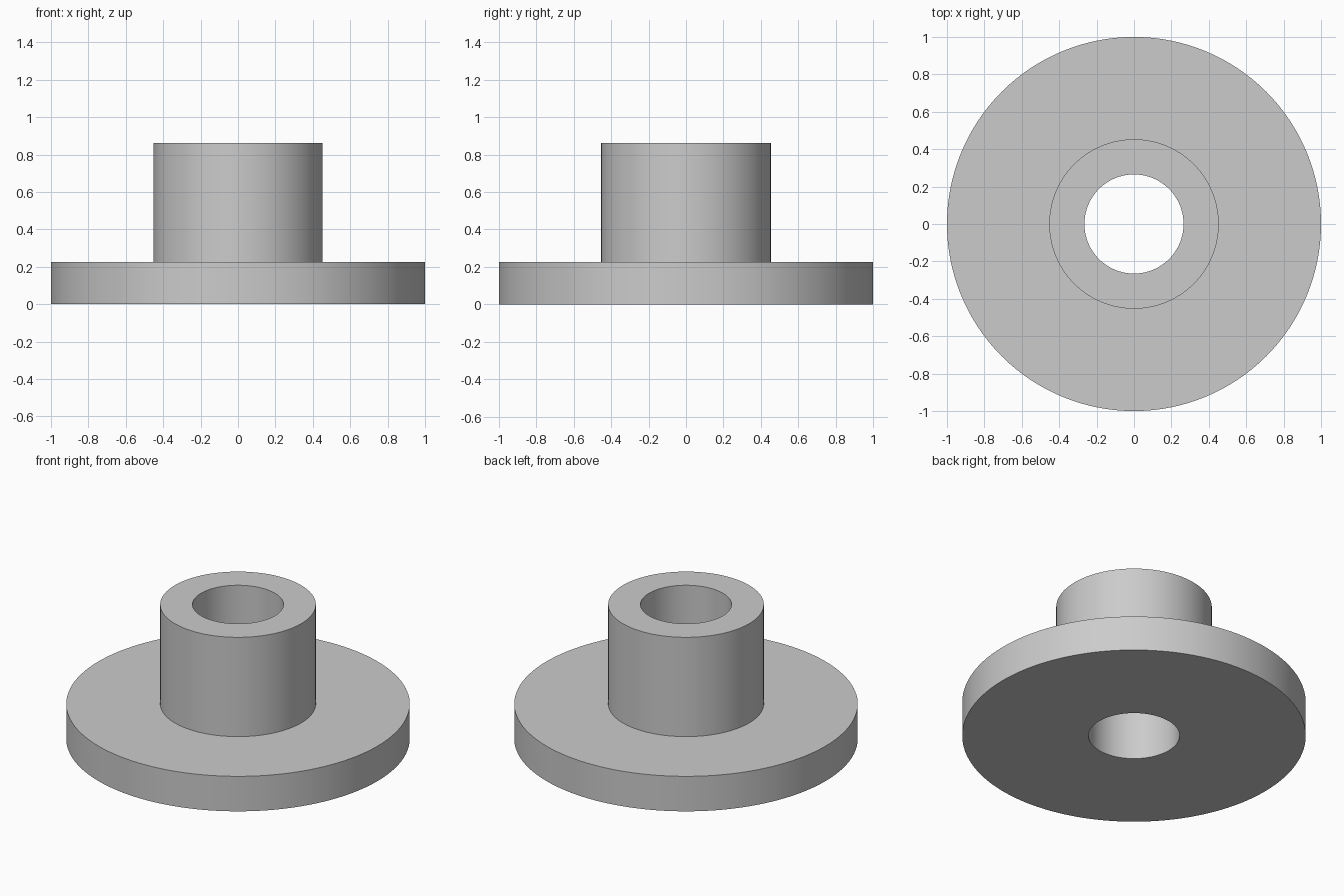
import bpy
import bmesh
import math

cube = bpy.data.objects.get("Cube")
if cube:
    bpy.data.objects.remove(cube, do_unlink=True)

SEGMENTS = 128
FLANGE_RADIUS, HUB_RADIUS, BORE_RADIUS = 1.0, 0.453, 0.265
FLANGE_TOP, HUB_TOP = 0.225, 0.863

# Plain grey metal
grey = bpy.data.materials.new("light grey")
grey.use_nodes = True
colour = (0.6, 0.6, 0.6, 1.0)
grey.diffuse_color = colour
grey.node_tree.nodes["Principled BSDF"].inputs["Base Color"].default_value = colour


def lathe(name, profile, material):
    """Revolve a closed (radius, height) profile around z."""
    bm = bmesh.new()
    rings = []
    for i in range(SEGMENTS):
        a = math.tau * i / SEGMENTS
        rings.append([bm.verts.new((r * math.cos(a), r * math.sin(a), z))
                      for r, z in profile])
    for i, ring in enumerate(rings):
        following = rings[(i + 1) % SEGMENTS]
        for j in range(len(profile)):
            k = (j + 1) % len(profile)
            bm.faces.new((ring[j], following[j], following[k], ring[k]))
    bmesh.ops.recalc_face_normals(bm, faces=bm.faces)
    mesh = bpy.data.meshes.new(name)
    bm.to_mesh(mesh)
    bm.free()
    mesh.materials.append(material)
    obj = bpy.data.objects.new(name, mesh)
    bpy.context.collection.objects.link(obj)
    bpy.ops.object.select_all(action="DESELECT")
    obj.select_set(True)
    bpy.context.view_layer.objects.active = obj
    bpy.ops.object.shade_smooth_by_angle(angle=math.radians(30))
    return obj


# Round flange with a raised hub and a bore through both
lathe("flanged_bushing", [
    (BORE_RADIUS, 0), (FLANGE_RADIUS, 0),
    (FLANGE_RADIUS, FLANGE_TOP), (HUB_RADIUS, FLANGE_TOP),
    (HUB_RADIUS, HUB_TOP), (BORE_RADIUS, HUB_TOP),
], grey)
